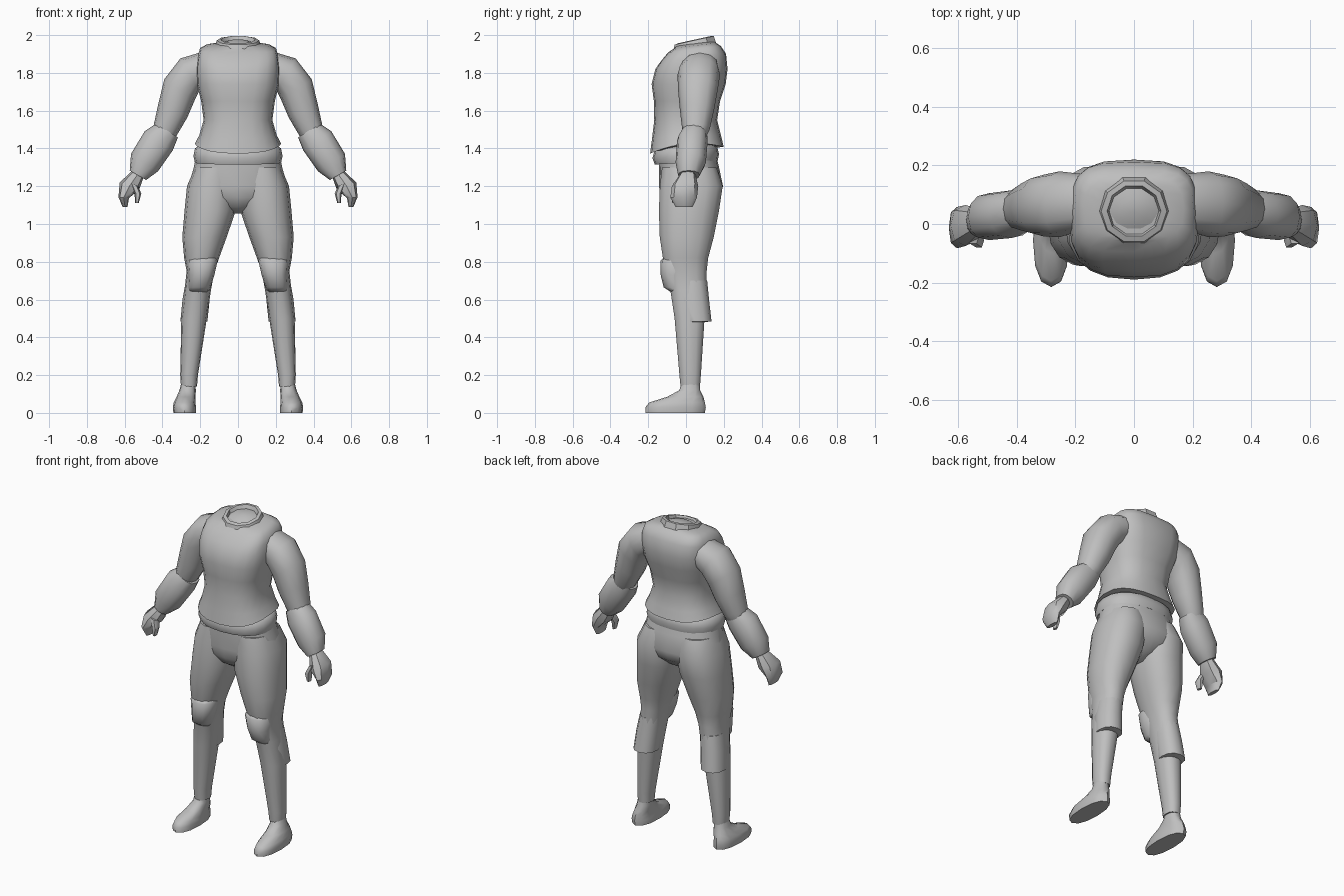
import bpy, bmesh, math
from mathutils import Vector

gray = bpy.data.materials.new("plain_gray")
gray.diffuse_color = (0.52, 0.52, 0.52, 1)


def ring(x, z, r, y0, y1, tilt=0, power=2.3, slope=0, sag=0, n=12):
    """Closed rounded section; tilt turns it about y, slope raises the back, sag drops front and back."""
    pts = []
    t = math.radians(tilt)
    for i in range(n):
        a = 2 * math.pi * i / n
        c, s = math.cos(a), math.sin(a)
        u = math.copysign(abs(c) ** (2 / power), c) * r
        v = math.copysign(abs(s) ** (2 / power), s)
        dy = v * (y1 - y0) / 2
        pts.append(Vector((x + u * math.cos(t), (y0 + y1) / 2 + dy,
                           z + u * math.sin(t) + slope * dy - sag * v * v)))
    return pts


def loft(name, rings, mirror=False, angle=50):
    """Skin the rings in order and close both ends."""
    bm = bmesh.new()
    rows = [[bm.verts.new(p) for p in r] for r in rings]
    n = len(rows[0])
    for a, b in zip(rows, rows[1:]):
        for i in range(n):
            j = (i + 1) % n
            bm.faces.new((a[i], a[j], b[j], b[i]))
    bm.faces.new(rows[0])
    bm.faces.new(rows[-1])
    bmesh.ops.recalc_face_normals(bm, faces=bm.faces)
    me = bpy.data.meshes.new(name)
    bm.to_mesh(me)
    bm.free()
    me.materials.append(gray)
    ob = bpy.data.objects.new(name, me)
    bpy.context.collection.objects.link(ob)
    bpy.ops.object.select_all(action='DESELECT')
    ob.select_set(True)
    bpy.context.view_layer.objects.active = ob
    bpy.ops.object.shade_smooth_by_angle(angle=math.radians(angle))
    if mirror:
        ob.modifiers.new("mirror", 'MIRROR')
    return ob


def span(z, x0, x1, y0, y1, **k):
    """Level section from its limits."""
    return ring((x0 + x1) / 2, z, (x1 - x0) / 2, y0, y1, **k)


# Vest: flared hem, pinched waist, full chest, square shoulders
vest = [  # z, half width, front, back, slope, sag, power
    (1.425, .228, -.19, .20, .09, .035, 2.5),
    (1.47, .205, -.18, .185, .05, .01, 2.5),
    (1.55, .182, -.168, .165, 0, 0, 2.5),
    (1.65, .195, -.17, .18, 0, 0, 2.6),
    (1.74, .218, -.182, .21, 0, 0, 2.8),
    (1.82, .222, -.162, .22, 0, 0, 3.0),
    (1.88, .215, -.135, .212, .12, 0, 3.4),
    (1.925, .203, -.095, .185, .12, 0, 3.6),
    (1.945, .17, -.06, .16, .12, 0, 3.0),
    (1.955, .115, -.055, .15, .12, 0, 2.0)]
loft("vest", [ring(0, z, w, f, b, slope=s, sag=g, power=p, n=20)
              for z, w, f, b, s, g, p in vest])

# Collar with a recessed, slightly domed neck inside
collar = [(1.935, .125, -.075, .165), (1.972, .112, -.065, .152), (1.976, .092, -.045, .135),
          (1.955, .085, -.035, .125), (1.968, .05, 0, .09), (1.972, .01, .04, .055)]
loft("collar", [ring(0, z, r, f, b, slope=.22, power=2, n=10) for z, r, f, b in collar], angle=35)

# Waistband
band = [(1.33, .215, -.145, .155), (1.325, .228, -.165, .168), (1.36, .236, -.178, .175),
        (1.40, .228, -.165, .165), (1.42, .2, -.14, .14)]
loft("waistband", [ring(0, z, w, f, b, slope=.06, n=20) for z, w, f, b in band])

# Hips narrowing to the crotch
hips = [(1.38, .218, -.145, .155), (1.30, .234, -.142, .175), (1.20, .262, -.143, .196),
        (1.14, .20, -.135, .175), (1.09, .10, -.105, .12), (1.055, .035, -.05, .06)]
loft("hips", [ring(0, z, w, f, b, n=20) for z, w, f, b in hips])

# Trouser legs
leg = [(1.30, .0, .228, -.13, .165), (1.20, .0, .27, -.142, .198), (1.07, .012, .283, -.147, .178),
       (.93, .06, .295, -.142, .15), (.82, .10, .285, -.125, .12), (.75, .125, .272, -.11, .112),
       (.65, .143, .283, -.085, .112), (.50, .165, .30, -.062, .10), (.20, .212, .306, -.036, .08),
       (.14, .217, .302, -.03, .075)]
loft("trouser_leg", [span(*r, n=14) for r in leg], True)

# Knee patch standing off the front of the leg
knee = [(.82, .115, .255, -.12, .0), (.805, .108, .268, -.135, .02), (.73, .125, .262, -.134, .02),
        (.665, .145, .265, -.118, .02), (.64, .16, .26, -.08, .0)]
loft("knee_patch", [span(*r) for r in knee], True)

# Calf cuff flaring at the lower back
cuff = [(.70, .14, .276, -.06, .112), (.60, .150, .294, -.05, .122),
        (.485, .162, .305, -.035, .135), (.48, .175, .295, -.03, .10)]
loft("calf_cuff", [span(*r) for r in cuff], True)

# Shoes with a low toe and a narrow ankle
shoe = [(.0, .222, .342, -.215, .10), (.03, .222, .345, -.215, .105), (.055, .226, .34, -.195, .10),
        (.085, .225, .325, -.10, .092), (.12, .223, .31, -.035, .075), (.18, .23, .295, -.02, .07)]
loft("shoe", [span(*r) for r in shoe], True)

# Upper arm, from the shoulder to the elbow
upper = [(.17, 1.83, .085, -.02, .17, 85), (.255, 1.79, .10, -.045, .18, 60),
         (.31, 1.71, .098, -.042, .168, 35), (.345, 1.60, .085, -.032, .148, 25),
         (.385, 1.50, .068, -.02, .125, 30), (.41, 1.45, .055, -.01, .10, 33)]
loft("upper_arm", [ring(*r) for r in upper], True)

# Forearm sleeve, swelling below the elbow
fore = [(.375, 1.495, .068, -.02, .11, 33), (.42, 1.44, .09, -.048, .115, 35),
        (.495, 1.325, .085, -.055, .105, 33), (.53, 1.258, .05, -.042, .072, 30)]
loft("forearm", [ring(*r) for r in fore], True)

# Hand and thumb
hand = [(.53, 1.265, .035, -.03, .05, 30), (.575, 1.20, .055, -.075, .065, 20),
        (.605, 1.14, .028, -.083, .058, 5), (.598, 1.09, .013, -.055, .035, 0)]
loft("hand", [ring(*r, n=8) for r in hand], True, 40)
thumb = [(.55, 1.21, .024, -.07, -.01, 25), (.53, 1.16, .018, -.083, -.03, 0),
         (.535, 1.11, .009, -.075, -.04, 0)]
loft("thumb", [ring(*r, n=6) for r in thumb], True, 40)
